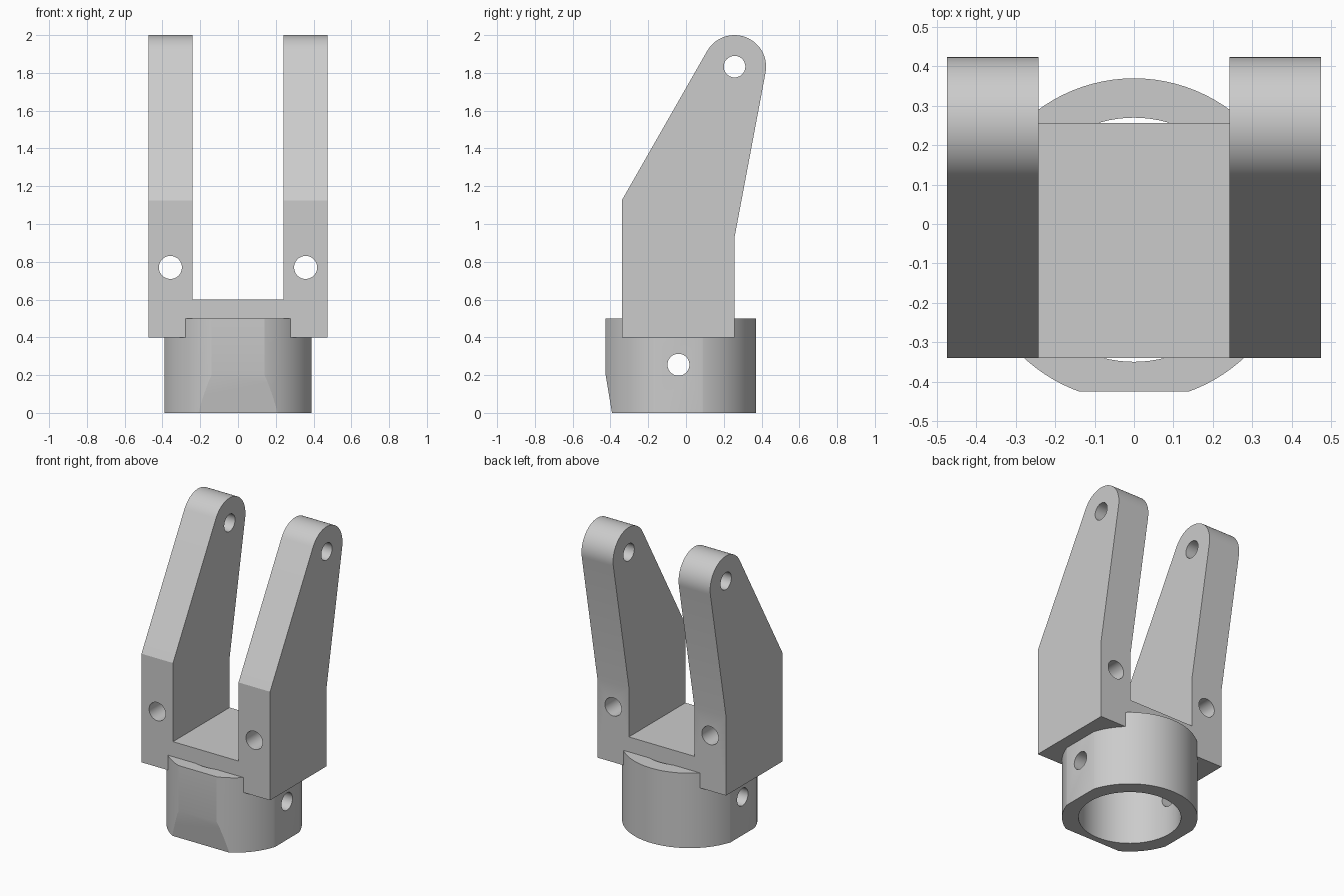
import bpy, bmesh, math
from mathutils import Vector, Matrix

cube = bpy.data.objects.get("Cube")
if cube:
    bpy.data.objects.remove(cube)

grey = bpy.data.materials.new("grey_plastic")
grey.use_nodes = True
colour = (0.6, 0.6, 0.6, 1)
grey.diffuse_color = colour
grey.node_tree.nodes["Principled BSDF"].inputs["Base Color"].default_value = colour


def make(name, bm):
    bmesh.ops.recalc_face_normals(bm, faces=bm.faces)
    mesh = bpy.data.meshes.new(name)
    bm.to_mesh(mesh)
    bm.free()
    mesh.materials.append(grey)
    obj = bpy.data.objects.new(name, mesh)
    bpy.context.collection.objects.link(obj)
    return obj


def rod(name, centre, radius, length, axis, sides=48):
    bm = bmesh.new()
    turn = Vector((0, 0, 1)).rotation_difference(Vector(axis)).to_matrix().to_4x4()
    bmesh.ops.create_cone(bm, cap_ends=True, segments=sides, radius1=radius,
                          radius2=radius, depth=length,
                          matrix=Matrix.Translation(centre) @ turn)
    return make(name, bm)


def cut(target, cutter):
    # Apply the cut, then remove the cutter
    mod = target.modifiers.new("cut", "BOOLEAN")
    mod.operation = "DIFFERENCE"
    mod.solver = "EXACT"
    mod.object = cutter
    bpy.ops.object.select_all(action="DESELECT")
    bpy.context.view_layer.objects.active = target
    target.select_set(True)
    bpy.ops.object.modifier_apply(modifier=mod.name)
    bpy.data.objects.remove(cutter)


def smooth(obj):
    bpy.ops.object.select_all(action="DESELECT")
    bpy.context.view_layer.objects.active = obj
    obj.select_set(True)
    bpy.ops.object.shade_smooth_by_angle(angle=math.radians(20))


# Fork: side profile with a rounded tip tangent to both sloping edges
tip, tip_r = Vector((0.257, 1.833)), 0.167
front_bend, back_bend = Vector((-0.34, 1.125)), Vector((0.257, 0.93))


def tangent_angle(point, side):
    d = point - tip
    return math.atan2(d.y, d.x) + side * math.acos(tip_r / d.length)


start = tangent_angle(back_bend, 1)
end = tangent_angle(front_bend, -1) + 2 * math.pi
profile = [(-0.34, 0.4), (0.257, 0.4), back_bend]
steps = 28
for i in range(steps + 1):
    a = start + (end - start) * i / steps
    profile.append(tip + tip_r * Vector((math.cos(a), math.sin(a))))
profile.append(front_bend)

half_width, inner = 0.475, 0.242
bm = bmesh.new()
face = bm.faces.new([bm.verts.new((-half_width, p[0], p[1])) for p in profile])
new = bmesh.ops.extrude_face_region(bm, geom=[face])["geom"]
bmesh.ops.translate(bm, vec=(2 * half_width, 0, 0),
                    verts=[v for v in new if isinstance(v, bmesh.types.BMVert)])
fork = make("fork", bm)

# Gap between the arms
bm = bmesh.new()
bmesh.ops.create_cube(bm, size=2, matrix=Matrix.Translation((0, 0, 1.6))
                      @ Matrix.Diagonal((inner, 1, 1, 1)))
cut(fork, make("gap_cutter", bm))

# Pivot hole and the two mounting holes
cut(fork, rod("pivot_cutter", (0, tip.x, tip.y), 0.057, 2, (1, 0, 0)))
for x in (-0.358, 0.358):
    cut(fork, rod("mount_cutter", (x, 0, 0.77), 0.061, 2, (0, 1, 0)))
smooth(fork)

# Collar: a cylinder with flats on both sides and the front
cy = -0.04
collar = rod("collar", (0, cy, 0.25), 0.41, 0.5, (0, 0, 1), 96)
bm = bmesh.new()
bm.from_mesh(collar.data)
planes = [((0.39, 0, 0), (1, 0, 0)), ((-0.39, 0, 0), (-1, 0, 0)),
          ((0, -0.425, 0.2), (0, -1, 0)),
          ((0, -0.425, 0.2), (0, -0.2, -0.033))]
for point, normal in planes:
    geom = bm.verts[:] + bm.edges[:] + bm.faces[:]
    res = bmesh.ops.bisect_plane(bm, geom=geom, plane_co=point,
                                 plane_no=normal, clear_outer=True)
    rim = [e for e in bm.edges if e.is_boundary]
    bmesh.ops.holes_fill(bm, edges=rim, sides=0)
bmesh.ops.recalc_face_normals(bm, faces=bm.faces)
bm.to_mesh(collar.data)
bm.free()

# Bore and cross pin hole
cut(collar, rod("bore_cutter", (0, cy, 0.25), 0.31, 1, (0, 0, 1), 96))
cut(collar, rod("pin_cutter", (0, cy, 0.255), 0.058, 2, (1, 0, 0)))
smooth(collar)
